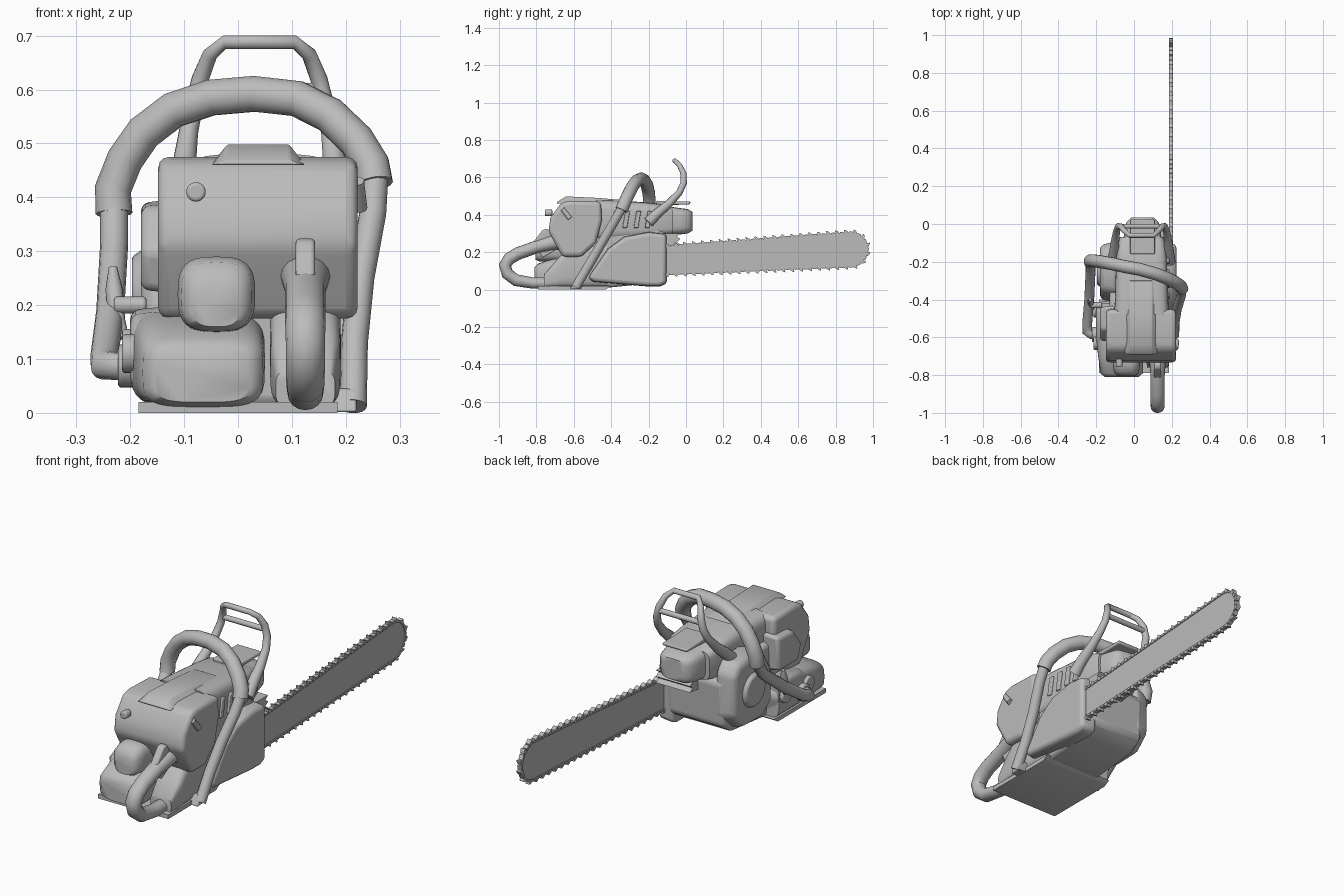
import bpy, bmesh, math
from mathutils import Vector, Matrix

if "Cube" in bpy.data.objects:
    bpy.data.objects.remove(bpy.data.objects["Cube"], do_unlink=True)

grey = bpy.data.materials.new("plain grey")
grey.use_nodes = True
grey.diffuse_color = (0.5, 0.5, 0.5, 1)
grey.node_tree.nodes["Principled BSDF"].inputs["Base Color"].default_value = (0.5, 0.5, 0.5, 1)


def finish(name, bm, bevel=0.0, angle=40):
    bmesh.ops.recalc_face_normals(bm, faces=bm.faces)
    mesh = bpy.data.meshes.new(name)
    bm.to_mesh(mesh)
    bm.free()
    mesh.materials.append(grey)
    ob = bpy.data.objects.new(name, mesh)
    bpy.context.collection.objects.link(ob)
    bpy.ops.object.select_all(action="DESELECT")
    ob.select_set(True)
    bpy.context.view_layer.objects.active = ob
    bpy.ops.object.shade_smooth_by_angle(angle=math.radians(angle))
    if bevel:
        mod = ob.modifiers.new("rounded edges", "BEVEL")
        mod.width, mod.segments = bevel, 3
        mod.limit_method = "ANGLE"
        mod.angle_limit = math.radians(35)
    return ob


def skin(bm, rings):
    """Join rings of points with quads and cap both ends."""
    rows = [[bm.verts.new(p) for p in ring] for ring in rings]
    n = len(rows[0])
    for a, b in zip(rows, rows[1:]):
        for i in range(n):
            bm.faces.new((a[i], a[(i + 1) % n], b[(i + 1) % n], b[i]))
    bm.faces.new(rows[0])
    bm.faces.new(rows[-1])


def slab(name, outline, x0, x1, bevel=0.0, inset=None):
    """Side outline (y, z) extruded across x; inset shrinks the outer side."""
    cy = sum(p[0] for p in outline) / len(outline)
    cz = sum(p[1] for p in outline) / len(outline)
    k = inset or 1
    bm = bmesh.new()
    skin(bm, [[(x0, y, z) for y, z in outline],
              [(x1, cy + (y - cy) * k, cz + (z - cz) * k) for y, z in outline]])
    return finish(name, bm, bevel)


def loft(name, sections, power=4, n=32):
    """Rounded-box sections (y, x centre, z centre, half width, half height)."""
    bm = bmesh.new()
    rings = []
    for y, cx, cz, hx, hz in sections:
        ring = []
        for i in range(n):
            c, s = math.cos(math.tau * i / n), math.sin(math.tau * i / n)
            ring.append((cx + hx * math.copysign(abs(c) ** (2 / power), c), y,
                         cz + hz * math.copysign(abs(s) ** (2 / power), s)))
        rings.append(ring)
    skin(bm, rings)
    return finish(name, bm, 0, 50)


def tube(name, points, n=14, side_scale=1.0):
    """Tube through (x, y, z, radius) points; side_scale widens it along x."""
    pos = [Vector(p[:3]) for p in points]
    bm = bmesh.new()
    rings, u = [], None
    for i, p in enumerate(pos):
        t = (pos[min(i + 1, len(pos) - 1)] - pos[max(i - 1, 0)]).normalized()
        u = Vector((1, 0, 0)) if u is None else u
        if abs(u.dot(t)) > 0.95:
            u = Vector((0, 1, 0))
        u = (u - t * u.dot(t)).normalized()
        v = t.cross(u)
        r = points[i][3]
        rings.append([p + (u * math.cos(math.tau * k / n) * side_scale
                           + v * math.sin(math.tau * k / n)) * r for k in range(n)])
    skin(bm, rings)
    return finish(name, bm, 0, 50)


def disc(name, centre, axis, radius, depth, top=None):
    bm = bmesh.new()
    turn = Vector((0, 0, 1)).rotation_difference(Vector(axis)).to_matrix().to_4x4()
    bmesh.ops.create_cone(bm, cap_ends=True, segments=24, radius1=radius,
                          radius2=top or radius, depth=depth,
                          matrix=Matrix.Translation(centre) @ turn)
    return finish(name, bm, 0.006)


# Guide bar with rounded nose
nose = [(0.88 + 0.092 * math.cos(a), 0.215 + 0.092 * math.sin(a))
        for a in [math.radians(-85 + 17 * i) for i in range(11)]]
track = [(-0.2, 0.078)] + nose + [(-0.2, 0.225)]
slab("guide_bar", track, 0.188, 0.202)

# Saw chain: links around the bar, a cutter on every second link
bm = bmesh.new()
step, carry, count = 0.024, 0.0, 0
for a, b in zip(track, track[1:]):
    a, b = Vector(a), Vector(b)
    d = (b - a).normalized()
    out = Vector((d.y, -d.x))
    at = carry
    while at < (b - a).length:
        c = a + d * at
        shape = [(-.01, -.006), (.01, -.006), (.01, .005), (-.01, .005)]
        if count % 2 == 0:
            shape = [(-.01, -.006), (.01, -.006), (.011, .016), (.004, .015), (-.01, .005)]
        pts = [c + d * s + out * h for s, h in shape]
        skin(bm, [[(x, p.x, p.y) for p in pts] for x in (0.184, 0.206)])
        at += step
        count += 1
    carry = at - (b - a).length
finish("saw_chain", bm)

# Clutch cover beside the bar
slab("clutch_cover", [(-.1, .03), (-.1, .3), (-.2, .31), (-.33, .285), (-.42, .22),
                      (-.53, .06), (-.5, .04), (-.2, .015), (-.14, .015)],
     0.14, 0.224, 0.018, 0.96)

# Crankcase and base
slab("crankcase", [(-.62, .012), (-.4, .012), (-.17, .035), (-.1, .08), (-.09, .29),
                   (-.16, .34), (-.5, .36), (-.62, .24)], -0.13, 0.17, 0.02)
slab("base_plate", [(-.79, 0), (-.43, 0), (-.4, .02), (-.79, .02)], -0.185, 0.185)
slab("spiked_bumper", [(-.12, .23), (-.03, .24), (-.05, .255), (-.03, .27),
                       (-.05, .285), (-.03, .3), (-.12, .3)], 0.0, 0.18)

# Cylinder cover and muffler
loft("cylinder_cover", [(-.48, .04, .37, .145, .11), (-.38, .04, .37, .14, .108),
                        (-.2, .04, .37, .135, .095), (-.12, .04, .37, .13, .085),
                        (-.07, .04, .365, .115, .07)], 5)
loft("muffler", [(-.16, .045, .37, .11, .085), (-.03, .045, .365, .095, .07),
                 (.01, .045, .365, .085, .065), (.035, .045, .365, .06, .05)], 4)
slab("muffler_lip", [(-.16, .45), (.02, .455), (.025, .47), (-.16, .475)], -0.02, 0.11, 0.006)
for i in range(4):
    slab("cooling_fin_%d" % (i + 1), [(-.4 + i * .06, .33), (-.375 + i * .06, .33),
         (-.36 + i * .06, .42), (-.385 + i * .06, .42)], 0.15, 0.188, 0.004)

# Rear filter housing with a raised middle
side = [(-.735, .31), (-.725, .385), (-.665, .465), (-.62, .475), (-.455, .47),
        (-.45, .37), (-.48, .25), (-.56, .175), (-.66, .175)]
slab("filter_housing", side, -0.148, 0.222, 0.02)
bm = bmesh.new()
skin(bm, [[(-.05, y, .46), (-.02, y, h), (.095, y, h), (.125, y, .46)]
          for y, h in ((-.69, .468), (-.64, .498), (-.47, .49), (-.3, .475))])
finish("housing_ridge", bm, 0.006)
disc("housing_knob", (-.078, -.735, .41), (0, -1, 0), 0.018, 0.04)
tube("housing_clip", [(.222, -.66, .43, .012), (.226, -.62, .38, .014)])

# Fuel tank with domed neck
loft("fuel_tank", [(-.81, -.065, .07, .09, .05), (-.79, -.065, .075, .112, .064),
                   (-.7, -.07, .09, .12, .08), (-.6, -.075, .1, .125, .09),
                   (-.42, -.08, .1, .118, .09)], 4)
loft("tank_neck", [(-.805, -.04, .2, .045, .04), (-.785, -.04, .215, .066, .064),
                   (-.74, -.04, .22, .072, .07), (-.6, -.04, .22, .072, .07)], 3)

# Starter cover bulging from the left-hand side of the body
slab("starter_cover", [(-.09, .12), (-.09, .34), (-.13, .39), (-.25, .41), (-.36, .37),
                       (-.42, .26), (-.42, .1), (-.34, .035), (-.17, .04)],
     -0.09, -0.18, 0.022, 0.86)
disc("starter_hub", (-.182, -.25, .22), (-1, 0, 0), 0.09, 0.03, 0.07)
slab("side_panel", [(-.66, .04), (-.68, .13), (-.6, .19), (-.44, .2), (-.4, .12), (-.42, .04)],
     -0.12, -0.2, 0.018, 0.9)
slab("intake_panel", [(-.44, .22), (-.6, .22), (-.63, .3), (-.56, .39), (-.43, .4)],
     -0.1, -0.18, 0.015, 0.9)
for i, (y, z) in enumerate([(-.46, .12), (-.63, .11)]):
    disc("filler_cap_%d" % (i + 1), (-.2, y, z), (-1, 0, 0), 0.036, 0.03)
tube("choke_lever", [(-.212, -.44, .14, .01), (-.225, -.43, .17, .016),
                     (-.23, -.41, .23, .016), (-.232, -.4, .27, .008)])
disc("lever_pivot", (-.2, -.43, .2), (-1, 0, 0), 0.016, 0.06)

# Rear handle loop, its mount, trigger and lockout
tube("rear_handle", [(.125, -.6, .25, .05), (.125, -.7, .255, .042), (.125, -.8, .228, .034),
                     (.125, -.9, .192, .034), (.125, -.945, .165, .034),
                     (.125, -.968, .13, .033), (.125, -.955, .085, .033),
                     (.125, -.91, .05, .032), (.125, -.82, .035, .03),
                     (.125, -.7, .035, .03), (.125, -.6, .035, .03)], 16, 1.1)
loft("handle_mount", [(-.76, .125, .045, .055, .035), (-.7, .125, .08, .065, .07),
                      (-.63, .125, .12, .066, .11), (-.42, .12, .13, .062, .12)], 4)
slab("throttle_trigger", [(-.7, .24), (-.79, .22), (-.77, .17), (-.75, .18), (-.7, .21)],
     0.113, 0.137, 0.004)
slab("trigger_lockout", [(-.7, .28), (-.74, .325), (-.765, .32), (-.82, .25), (-.8, .23)],
     0.107, 0.143, 0.008)

# Wrap-around front handle: slim legs and a thick grip
grip = [(-.23, -.205, .37), (-.232, -.195, .415), (-.21, -.195, .47), (-.175, -.2, .52),
        (-.12, -.21, .562), (-.05, -.225, .585), (.03, -.24, .592), (.11, -.262, .583),
        (.17, -.285, .553), (.22, -.31, .505), (.248, -.33, .46), (.254, -.345, .425)]
tube("front_handle_grip", [(*p, .034) for p in grip])
tube("front_handle_right_leg", [(-.23, -.2, .39, .026), (-.23, -.25, .31, .026),
                                (-.237, -.4, .19, .026), (-.248, -.53, .105, .026),
                                (-.248, -.57, .088, .027), (-.225, -.585, .087, .026),
                                (-.17, -.585, .087, .026)])
tube("front_handle_left_leg", [(.254, -.34, .44, .025), (.25, -.38, .37, .025),
                               (.228, -.45, .25, .025), (.216, -.52, .13, .025),
                               (.214, -.59, .012, .025)])
slab("handle_foot", [(-.62, .002), (-.56, .002), (-.55, .045), (-.6, .045)], 0.14, 0.22, 0.005)
disc("handle_boss", (-.205, -.585, .087), (-1, 0, 0), 0.04, 0.035)

# Hand guard: hoop plus a lower cross bar
leg = [(.19, -.2, .36, .03), (.186, -.15, .41, .026), (.18, -.09, .46, .022),
       (.172, -.035, .52, .018), (.162, -.012, .57, .017), (.15, -.013, .62, .016),
       (.132, -.035, .665, .014), (.105, -.06, .688, .013)]
hoop = [(.04 - (x - .04), y, z, r) for x, y, z, r in leg] + leg[::-1]
tube("hand_guard", hoop)
tube("guard_cross_bar", [(-.075, -.012, .6, .013), (.155, -.012, .6, .013)], 10)
